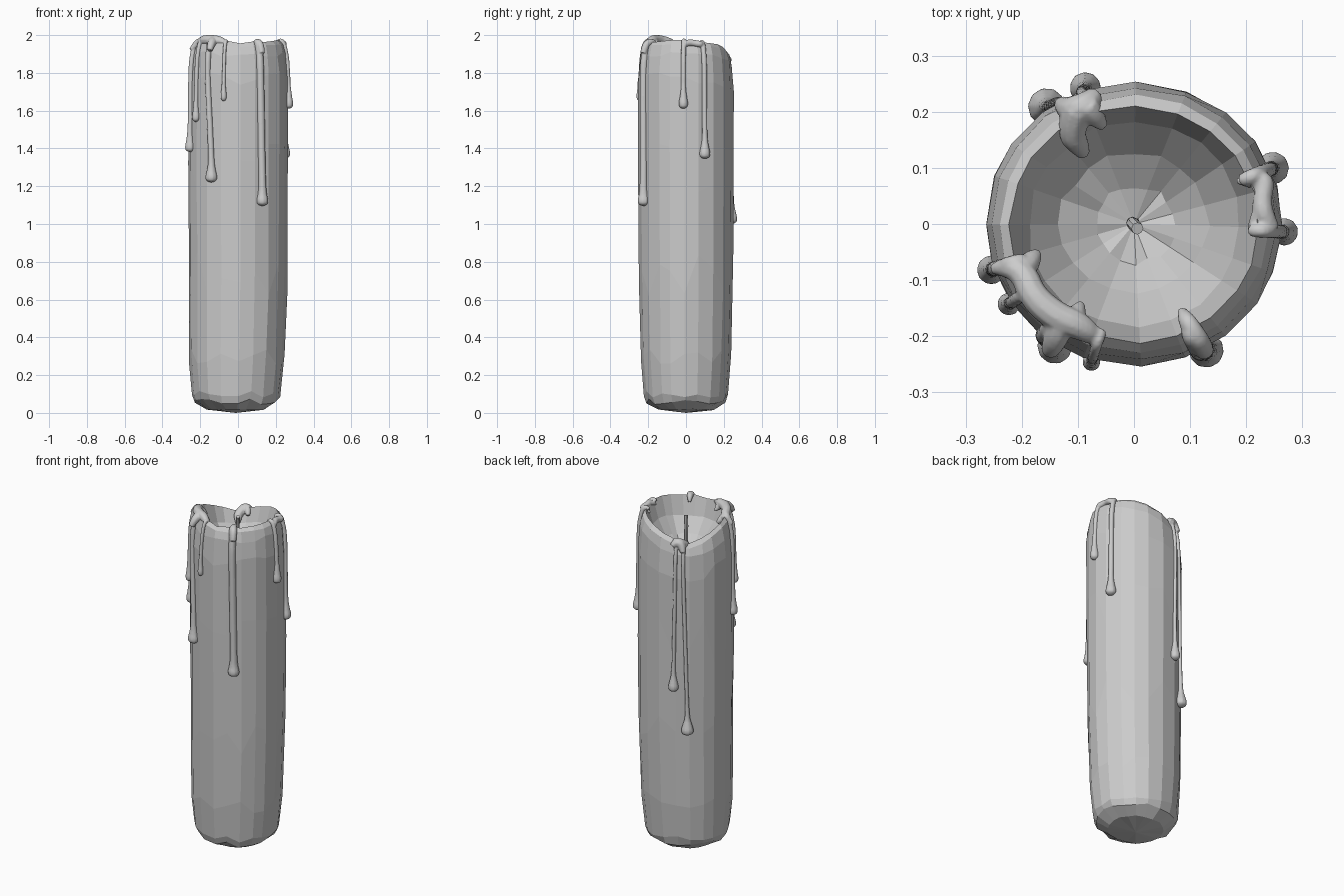
import bpy, bmesh, math, random
from mathutils import Vector

random.seed(4)
SIDES = 20
# Rim height around the candle: (degrees, z)
RIM = [(0, 1.972), (45, 1.955), (90, 1.915), (125, 1.865), (155, 1.905), (180, 1.945),
       (215, 1.98), (240, 1.98), (270, 1.957), (300, 1.965), (330, 1.972), (360, 1.972)]


def lerp_table(t, table):
    for (a, va), (b, vb) in zip(table, table[1:]):
        if t <= b:
            return va + (vb - va) * max(0, t - a) / (b - a)
    return table[-1][1]


def rim_z(a):
    return lerp_table(math.degrees(a) % 360, RIM)


def around(a, r, z):
    lean = -0.012 * max(0, 0.6 - z) / 0.6
    return Vector((1.02 * r * math.cos(a) + lean, 0.975 * r * math.sin(a), z))


# Candle body: faceted shell with rounded foot, uneven rim and a melted bowl
bm = bmesh.new()
angles = [(i + random.uniform(-0.18, 0.18)) * math.tau / SIDES for i in range(SIDES)]
rings = []


def add_ring(r, height, jr=0.002, jz=0.0):
    rings.append([bm.verts.new(around(a, r + random.uniform(-jr, jr),
                                      height(a) + random.uniform(-jz, jz))) for a in angles])


for r, z, jz in ((0.15, 0.018, 0.004), (0.215, 0.06, 0.015), (0.23, 0.1, 0.02),
                 (0.246, 0.3, 0.04), (0.255, 0.75, 0.15), (0.259, 1.3, 0.15)):
    add_ring(r, lambda a, z=z: z, 0.002, jz)
for r, d, jz in ((0.259, 0.2, 0.03), (0.249, 0.075, 0.015), (0.235, 0.02, 0.004), (0.217, 0, 0.004)):
    add_ring(r, lambda a, d=d: rim_z(a) - d, 0.002, jz)
BOWL = 1.70
for r, t in ((0.185, 0.6), (0.13, 0.27), (0.07, 0.07)):
    add_ring(r, lambda a, t=t: BOWL + (rim_z(a) - BOWL) * t, 0.006, 0.006)
for lo, hi in zip(rings, rings[1:]):
    for i in range(SIDES):
        j = (i + 1) % SIDES
        bm.faces.new((lo[i], lo[j], hi[j], hi[i]))
foot = bm.verts.new((-0.012, 0, 0))
pit = bm.verts.new((0, 0, BOWL))
for i in range(SIDES):
    j = (i + 1) % SIDES
    bm.faces.new((foot, rings[0][j], rings[0][i]))
    bm.faces.new((pit, rings[-1][i], rings[-1][j]))
bmesh.ops.recalc_face_normals(bm, faces=bm.faces)
mesh = bpy.data.meshes.new("candle_body")
bm.to_mesh(mesh)
bm.free()
bpy.context.collection.objects.link(bpy.data.objects.new("candle_body", mesh))


def tubes(name, paths, voxel=None, sides=3):
    """Round tubes along paths of (point, radius); optionally fused into one skin."""
    cu = bpy.data.curves.new(name, 'CURVE')
    cu.dimensions = '3D'
    cu.bevel_depth = 1.0
    cu.bevel_resolution = sides
    cu.use_fill_caps = True
    for path in paths:
        sp = cu.splines.new('NURBS')
        sp.points.add(len(path) - 1)
        sp.order_u, sp.use_endpoint_u, sp.resolution_u = 3, True, 5
        for p, (co, r) in zip(sp.points, path):
            p.co, p.radius = (*co, 1), r
    ob = bpy.data.objects.new(name, cu)
    bpy.context.collection.objects.link(ob)
    bpy.ops.object.select_all(action='DESELECT')
    ob.select_set(True)
    bpy.context.view_layer.objects.active = ob
    bpy.ops.object.convert(target='MESH')
    ob = bpy.context.object
    ob.name = name
    if voxel:
        ob.modifiers.new("weld", 'WELD').merge_threshold = 0.0005
        rm = ob.modifiers.new("fuse", 'REMESH')
        rm.mode, rm.voxel_size, rm.use_smooth_shade = 'VOXEL', voxel, True
        ob.modifiers.new("soften", 'SMOOTH').iterations = 3
    else:
        bpy.ops.object.shade_smooth_by_angle()
    return ob


def drip(x, y, tip, r=0.014, blob=0.026, top=None):
    """Run of wax over the rim and down the side, ending in a drop."""
    a = math.atan2(y / 0.975, x / 1.02)
    b = a + math.radians(top or 0)          # where it leaves the rim
    h = rim_z(b)
    path = [(around(b, 0.205, h - 0.01), 0.012), (around(b, 0.222, h + 0.004), r),
            (around(b, 0.24, h - 0.02), r), (around(b, 0.255, h - 0.1), r),
            (around(b, 0.258, h - 0.17), r)]
    for k in (0.35, 0.7):
        z = h - 0.17 + (tip + 0.11 - h + 0.17) * k
        path.append((around(b + (a - b) * k, 0.26, z), r))
    for dz, s in ((0.11, r), (0.06, blob * 0.85), (0.03, blob * 1.15), (0.005, blob * 0.95), (0, 0.002)):
        path.append((around(a, 0.263, tip + dz), s))
    return path


def lump(*pts):
    """Bead of wax on the rim through (x, y, lift above the rim, radius)."""
    return [(Vector((x, y, rim_z(math.atan2(y, x)) + dz)), r) for x, y, dz, r in pts]


# Front left spill: thick bead along the rim feeding four drips
tubes("front_left_wax", [
    drip(-0.15, -0.232, 1.22, 0.016, 0.029, -6),
    drip(-0.264, -0.085, 1.38, 0.014, 0.024),
    drip(-0.222, -0.142, 1.54, 0.012, 0.019),
    drip(-0.075, -0.243, 1.65, 0.010, 0.015),
    lump((-0.25, -0.08, -0.04, 0.01), (-0.22, -0.075, -0.01, 0.022), (-0.195, -0.09, -0.008, 0.025),
         (-0.18, -0.13, -0.006, 0.026), (-0.14, -0.165, -0.006, 0.028), (-0.1, -0.18, -0.008, 0.026),
         (-0.07, -0.2, -0.012, 0.018), (-0.055, -0.205, -0.02, 0.006)),
    lump((-0.2, -0.085, -0.012, 0.024), (-0.18, -0.06, -0.03, 0.02), (-0.172, -0.052, -0.045, 0.008)),
    lump((-0.11, -0.175, -0.01, 0.024), (-0.098, -0.152, -0.03, 0.016), (-0.094, -0.14, -0.045, 0.005)),
    lump((-0.13, -0.17, -0.01, 0.026), (-0.14, -0.21, -0.015, 0.024), (-0.15, -0.225, -0.06, 0.016)),
], 0.004)

# Front right spill: a single long drip curling over the rim
tubes("front_right_wax", [
    drip(0.13, -0.227, 1.095, 0.020, 0.029, -2),
    lump((0.085, -0.155, -0.03, 0.008), (0.092, -0.168, -0.004, 0.016), (0.105, -0.19, 0, 0.018),
         (0.12, -0.215, -0.015, 0.02), (0.125, -0.225, -0.06, 0.018)),
], 0.004)

# Right spill: thin ragged bead with two drips
tubes("right_wax", [
    drip(0.268, -0.014, 1.61, 0.013, 0.023),
    drip(0.243, 0.098, 1.345, 0.014, 0.027),
    lump((0.185, 0.077, -0.03, 0.006), (0.21, 0.075, -0.01, 0.014), (0.235, 0.08, -0.014, 0.018),
         (0.228, 0.045, -0.01, 0.017), (0.23, 0.015, -0.01, 0.02), (0.245, -0.01, -0.02, 0.016)),
    lump((0.23, 0.03, -0.01, 0.016), (0.215, 0.0, -0.012, 0.014), (0.208, -0.012, -0.03, 0.006)),
], 0.004)

# Back left spill: lobed lump with the two longest drips
tubes("back_left_wax", [
    drip(-0.152, 0.204, 0.745, 0.011, 0.031, -5),
    drip(-0.085, 0.238, 1.0, 0.011, 0.026, 2),
    lump((-0.13, 0.215, -0.04, 0.014), (-0.115, 0.2, -0.005, 0.026), (-0.085, 0.21, 0, 0.027),
         (-0.07, 0.23, -0.03, 0.016)),
    lump((-0.1, 0.205, -0.002, 0.028), (-0.115, 0.165, -0.01, 0.026), (-0.098, 0.14, -0.03, 0.02),
         (-0.09, 0.125, -0.05, 0.012)),
    lump((-0.085, 0.21, -0.002, 0.024), (-0.068, 0.19, -0.012, 0.02), (-0.056, 0.175, -0.035, 0.01)),
], 0.004)

# Wick standing in the bowl, slightly bent at the top
tubes("wick", [[((0, 0, 1.68), 0.012), ((0, 0, 1.78), 0.011), ((-0.004, 0.003, 1.86), 0.011),
                ((0, -0.002, 1.91), 0.011), ((0.006, -0.008, 1.935), 0.011)]], None, 2)
